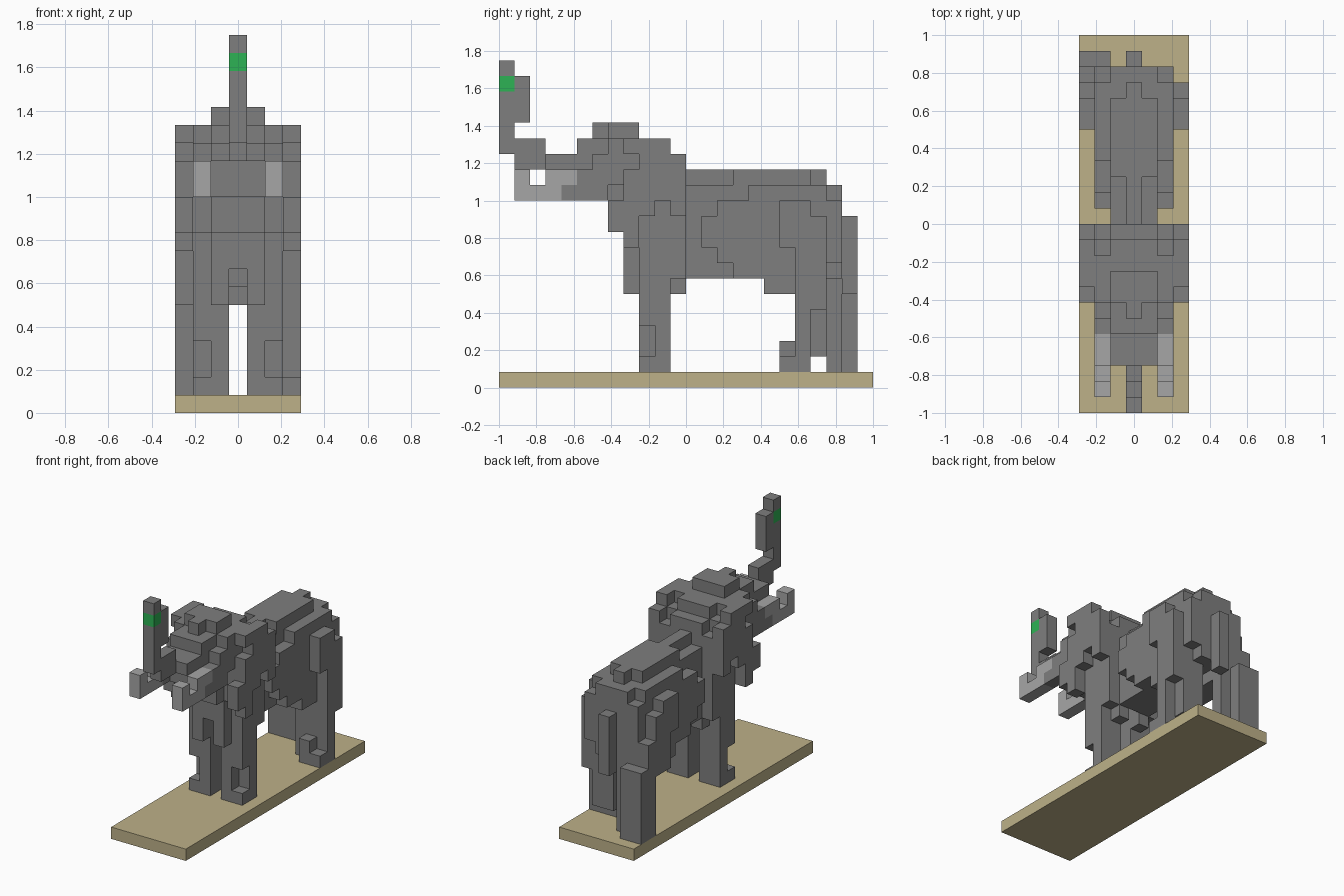
import bpy
import bmesh
from mathutils import Vector

cube = bpy.data.objects.get("Cube")
if cube:
    bpy.data.objects.remove(cube, do_unlink=True)

UNIT = 1 / 12          # edge length of one block
HALF_LENGTH = 12       # blocks from the middle to either end


def material(name, red, green, blue):
    mat = bpy.data.materials.new(name)
    mat.use_nodes = True
    colour = (red, green, blue, 1)
    mat.diffuse_color = colour
    mat.node_tree.nodes["Principled BSDF"].inputs["Base Color"].default_value = colour
    return mat


hide = material("grey hide", .21, .21, .21)
ivory = material("pale tusk", .38, .38, .38)
sand = material("sand base", .51, .44, .25)
green = material("green band", .027, .45, .09)

parts = {}             # part name -> set of filled block cells
materials = {}
owner = {}             # cell -> part, so that cells never overlap


def fill(part, across, along, height, mat=hide):
    """Fill inclusive ranges of cells: across (x), along (front to back), height."""
    materials[part] = mat
    cells = parts.setdefault(part, set())
    for x in range(across[0], across[-1] + 1):
        for y in range(along[0], along[-1] + 1):
            for z in range(height[0], height[-1] + 1):
                if (x, y, z) not in owner:
                    owner[x, y, z] = part
                    cells.add((x, y, z))


def centred(part, reach, along, height, mat=hide):
    fill(part, (-reach, reach), along, height, mat)


def paired(part, across, along, height, mat=hide):
    """The same block run on both sides of the body."""
    fill("left_" + part, across, along, height, mat)
    fill("right_" + part, (-across[-1], -across[0]), along, height, mat)


def build(part):
    """Turn the cells of a part into a shell without hidden faces."""
    bm = bmesh.new()
    corners = {}

    def corner(point):
        key = tuple(round(c * 2) for c in point)
        if key not in corners:
            x, y, z = point
            corners[key] = bm.verts.new(((x, y - HALF_LENGTH, z)) )
        return corners[key]

    for cell in parts[part]:
        middle = Vector(cell) + Vector((0, .5, .5))
        for axis in range(3):
            for side in (-1, 1):
                step = Vector((0, 0, 0))
                step[axis] = side
                beside = tuple(int(c) for c in Vector(cell) + step)
                if beside in owner:
                    continue
                u, v = Vector((0, 0, 0)), Vector((0, 0, 0))
                u[(axis + 1) % 3] = .5
                v[(axis + 2) % 3] = .5 * side
                face = middle + step / 2
                ring = (face - u - v, face + u - v, face + u + v, face - u + v)
                bm.faces.new([corner(point) for point in ring])
    bmesh.ops.dissolve_limit(bm, angle_limit=.01, verts=bm.verts, edges=bm.edges)
    bmesh.ops.scale(bm, vec=(UNIT, UNIT, UNIT), verts=bm.verts)
    mesh = bpy.data.meshes.new(part)
    bm.to_mesh(mesh)
    bm.free()
    mesh.materials.append(materials[part])
    obj = bpy.data.objects.new(part, mesh)
    bpy.context.collection.objects.link(obj)


# Base slab
centred("base", 3, (0, 23), (0,), sand)

# Raised trunk with its band
centred("trunk_band", 0, (0,), (19,), green)
centred("trunk", 0, (0,), (15, 20))
centred("trunk", 0, (1,), (17, 19))
centred("trunk", 0, (1, 2), (14, 15))
centred("trunk", 1, (3, 4), (14,))

# Upturned tusks
paired("tusk", (2,), (1,), (12, 13), ivory)
paired("tusk", (2,), (2, 3), (12,), ivory)
paired("tusk", (2,), (3, 4), (13,), ivory)

# Head with brow, crown, cheeks and jaw
centred("head", 1, (5, 10), (13, 15))
centred("head", 2, (6, 10), (13, 14))
centred("head", 2, (7, 9), (15,))
centred("head", 0, (6,), (16,))
centred("head", 1, (7, 8), (16,))
paired("cheek", (2,), (4, 6), (12,))
paired("cheek", (2,), (5,), (13,))
centred("jaw", 1, (5, 7), (12,))
centred("jaw", 0, (7,), (11,))
centred("neck", 1, (7, 11), (10, 13))
centred("neck", 2, (8, 11), (10, 13))
centred("neck", 1, (11,), (14,))

# Ears
paired("ear", (3,), (8, 10), (15,))
paired("ear", (3,), (9, 11), (14,))
paired("ear", (3,), (8, 11), (12, 13))
paired("ear", (3,), (7, 9), (11,))
paired("ear", (3,), (11,), (11,))
paired("ear", (3,), (7, 8), (10,))
paired("ear", (3,), (8,), (9,))

# Chest and shoulders
centred("chest", 0, (8, 11), (8, 9))
paired("shoulder", (1,), (8, 11), (6, 9))
paired("shoulder", (2,), (9, 11), (7, 9))
paired("shoulder", (2,), (9, 10), (6,))

# Barrel of the body, stepped along the back
centred("body", 1, (12, 20), (7, 12))
centred("body", 0, (12, 20), (13,))
centred("body", 1, (15, 19), (13,))
paired("flank", (2,), (13,), (9, 10))
paired("flank", (2,), (14,), (8, 11))
paired("flank", (2,), (15, 20), (7, 11))
paired("flank", (2,), (16, 20), (12,))
centred("rump", 1, (21,), (7, 12))
centred("rump", 2, (21,), (8, 11))
centred("tail", 0, (22,), (6, 10))

# Front legs, notched at the outer front corner
paired("front_leg", (1,), (9, 10), (1, 5))
paired("front_leg", (2,), (10,), (1, 5))
paired("front_leg", (2,), (9,), (4, 5))
paired("front_leg", (2,), (9,), (1,))

# Thighs
paired("thigh", (3,), (18, 19), (9, 11))
paired("thigh", (3,), (19, 20), (6, 10))
paired("thigh", (1, 2), (17, 20), (6,))

# Left hind leg steps forward
fill("left_hind_leg", (2, 3), (19,), (1, 5))
fill("left_hind_leg", (3,), (20,), (5,))
fill("left_hind_leg", (1, 2), (20,), (2, 5))
fill("left_hind_leg", (1, 2), (19,), (1, 5))
fill("left_hind_leg", (2,), (18,), (1, 2))
fill("left_hind_leg", (3,), (18,), (1,))

# Right hind leg trails behind
fill("right_hind_leg", (-3, -2), (21,), (1, 8))
fill("right_hind_leg", (-3, -2), (22,), (1, 6))
fill("right_hind_leg", (-1,), (21,), (1, 6))

for name in parts:
    build(name)
